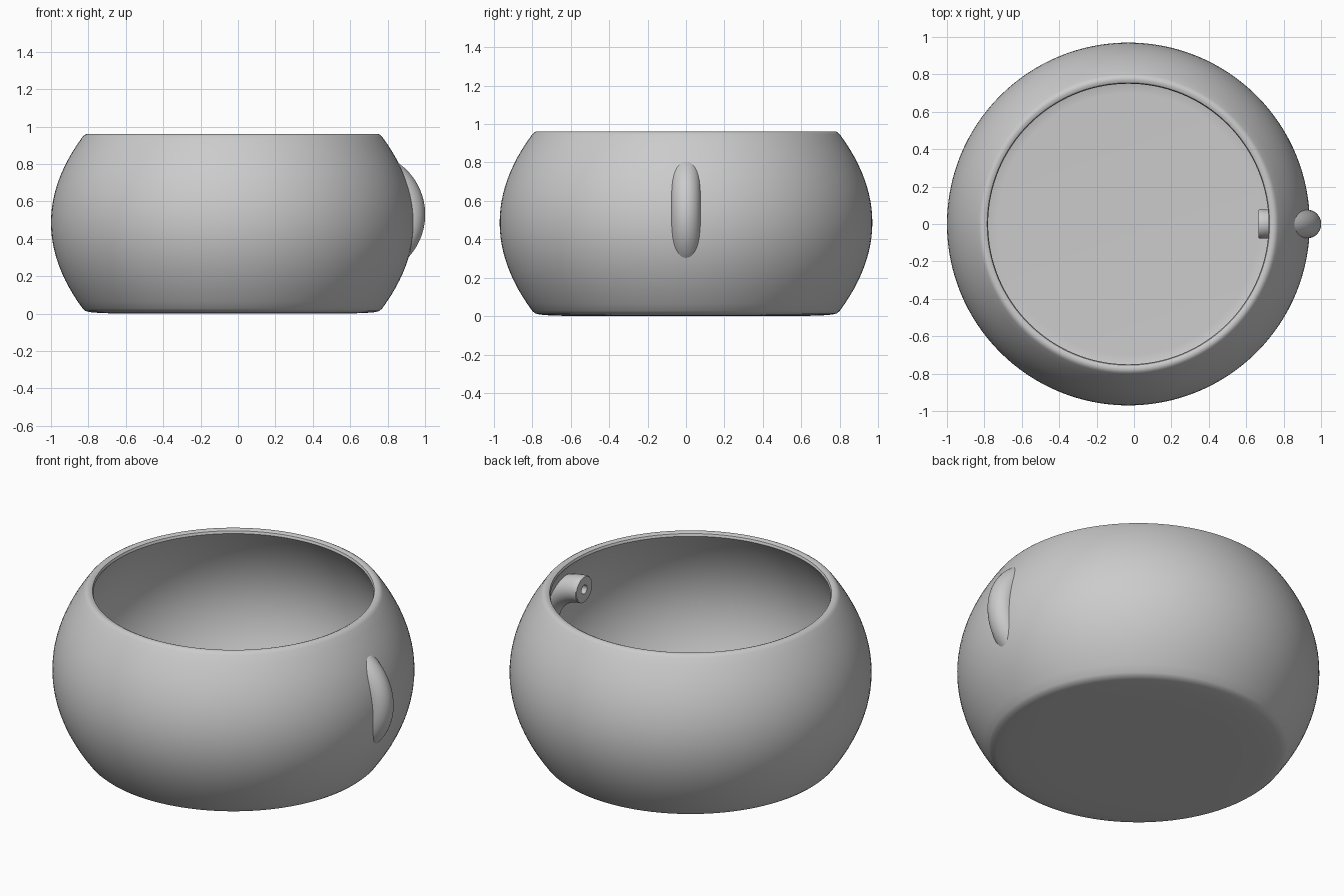
import bpy, bmesh, math

if "Cube" in bpy.data.objects:
    bpy.data.objects.remove(bpy.data.objects["Cube"])

CX = -0.03      # bowl axis
MID = 0.487     # height of the widest point

clay = bpy.data.materials.new("light_grey")
clay.diffuse_color = (0.6, 0.6, 0.6, 1)
clay.use_nodes = True
clay.node_tree.nodes["Principled BSDF"].inputs["Base Color"].default_value = clay.diffuse_color


def skin(name, rings, cap=True):
    """Join equal-length rings of points into one smooth object."""
    bm = bmesh.new()
    rows = [[bm.verts.new(p) for p in ring] for ring in rings]
    n = len(rows[0])
    for a, b in zip(rows, rows[1:]):
        for i in range(n):
            j = (i + 1) % n
            bm.faces.new((a[i], a[j], b[j], b[i]))
    if cap:
        bm.faces.new(rows[0])
        bm.faces.new(rows[-1])
    bmesh.ops.recalc_face_normals(bm, faces=bm.faces)
    me = bpy.data.meshes.new(name)
    bm.to_mesh(me)
    bm.free()
    me.materials.append(clay)
    ob = bpy.data.objects.new(name, me)
    bpy.context.collection.objects.link(ob)
    bpy.ops.object.select_all(action='DESELECT')
    ob.select_set(True)
    bpy.context.view_layer.objects.active = ob
    bpy.ops.object.shade_smooth_by_angle(angle=math.radians(40))
    return ob


def wall(z, thick=0.0):
    return 0.97 - thick - 0.17 * ((z - MID) / 0.46) ** 2


# Bowl: foot, bulging outside, rounded rim, hollow inside, floor
STEPS = 24
profile = [(0.55, 0.0), (0.70, 0.003), (0.76, 0.008), (0.785, 0.014)]
for k in range(STEPS + 1):
    z = 0.027 + (0.945 - 0.027) * k / STEPS
    profile.append((wall(z), z))
profile += [(0.793, 0.954), (0.782, 0.960), (0.768, 0.960), (0.755, 0.954)]
for k in range(STEPS + 1):
    z = 0.94 + (0.08 - 0.94) * k / STEPS
    profile.append((wall(z, 0.055), z))
profile += [(0.762, 0.066), (0.745, 0.06), (0.70, 0.058)]

SEG = 128
skin("bowl", [[(CX + r * math.cos(t), r * math.sin(t), z)
               for t in (2 * math.pi * i / SEG for i in range(SEG))]
              for r, z in profile])

# Handle: half ring through the wall, with a small hole in each end
HX, HZ, MAJOR, TUBE, HOLE = 0.665, 0.53, 0.259, 0.077, 0.026
path = [(-65, HOLE), (-78, HOLE), (-90, HOLE), (-90, TUBE - 0.004), (-89, TUBE)]
path += [(a, TUBE) for a in range(-84, 85, 6)]
path += [(89, TUBE), (90, TUBE - 0.004), (90, HOLE), (78, HOLE), (65, HOLE)]

rings = []
for deg, r in path:
    a = math.radians(deg)
    ring = []
    for i in range(40):
        t = 2 * math.pi * i / 40
        d = MAJOR + r * math.cos(t)
        ring.append((HX + d * math.cos(a), r * math.sin(t), HZ + d * math.sin(a)))
    rings.append(ring)
skin("handle", rings)
